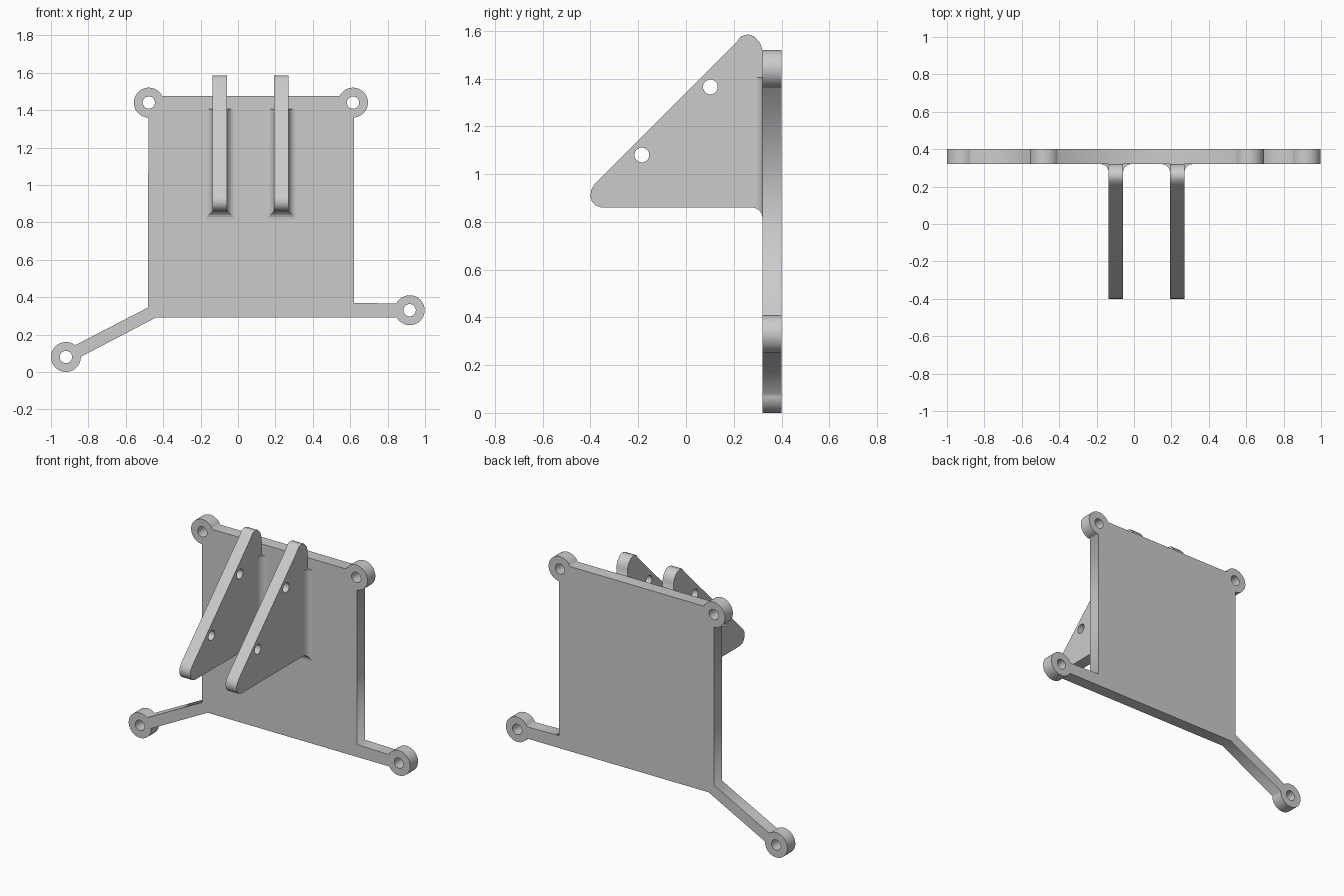
import bpy, bmesh
from math import radians, cos, sin, pi

if "Cube" in bpy.data.objects:
    bpy.data.objects.remove(bpy.data.objects["Cube"])


def arc(cx, cy, r, a0, a1, n):
    return [(cx + r * cos(radians(a0 + (a1 - a0) * i / n)),
             cy + r * sin(radians(a0 + (a1 - a0) * i / n))) for i in range(n + 1)]


def extruded(name, outline, holes, thickness, location, rotation):
    """Flat outline with round holes, extruded and turned into a mesh."""
    curve = bpy.data.curves.new(name, 'CURVE')
    curve.dimensions = '2D'
    curve.fill_mode = 'BOTH'
    curve.extrude = thickness / 2
    for pts in [outline] + [arc(x, y, r, 0, 345, 23) for x, y, r in holes]:
        spline = curve.splines.new('POLY')
        spline.points.add(len(pts) - 1)
        for p, (x, y) in zip(spline.points, pts):
            p.co = (x, y, 0, 1)
        spline.use_cyclic_u = True
    obj = bpy.data.objects.new(name, curve)
    obj.location, obj.rotation_euler = location, rotation
    bpy.context.collection.objects.link(obj)
    bpy.ops.object.select_all(action='DESELECT')
    obj.select_set(True)
    bpy.context.view_layer.objects.active = obj
    bpy.ops.object.convert(target='MESH')
    obj = bpy.context.object
    bm = bmesh.new()
    bm.from_mesh(obj.data)
    bmesh.ops.remove_doubles(bm, verts=bm.verts, dist=1e-5)
    bmesh.ops.recalc_face_normals(bm, faces=bm.faces)
    bm.to_mesh(obj.data)
    bm.free()
    return obj


def fillet(name, x0, x1, z0, z1, r, steps=6):
    """Concave flare round the sides and bottom of a fin root."""
    bm = bmesh.new()
    layers = [(0.32 - r * (1 - sin(a)), r * (1 - cos(a)))
              for a in (pi / 2 * i / steps for i in range(steps + 1))]
    layers.append((0.33, r))
    rings = [[bm.verts.new(v) for v in ((x0 - o, y, z0 - o), (x1 + o, y, z0 - o),
                                        (x1 + o, y, z1), (x0 - o, y, z1))]
             for y, o in layers]
    for a, b in zip(rings, rings[1:]):
        for i in range(4):
            j = (i + 1) % 4
            bm.faces.new((a[i], a[j], b[j], b[i]))
    bm.faces.new(rings[0])
    bm.faces.new(rings[-1])
    bmesh.ops.recalc_face_normals(bm, faces=bm.faces)
    mesh = bpy.data.meshes.new(name)
    bm.to_mesh(mesh)
    bm.free()
    bpy.context.collection.objects.link(bpy.data.objects.new(name, mesh))


# Mounting plate with two corner ears and two arms
ears = [(0.918, 0.33), (0.615, 1.44), (-0.477, 1.44), (-0.92, 0.08)]
R = 0.08
outline = [(-0.44, 0.29)]
outline += arc(*ears[0], R, -150, 154, 30) + [(0.62, 0.37)]
outline += arc(*ears[1], R, -86, 154, 24)
outline += arc(*ears[2], R, 26, 268, 24) + [(-0.48, 0.345)]
outline += arc(*ears[3], R, 52, 361, 30)
extruded('mounting_plate', outline, [(x, z, 0.033) for x, z in ears],
         0.08, (0, 0.36, 0), (pi / 2, 0, 0))

# Two triangular fins with flared roots
fin = [(0.33, 0.86), (-0.355, 0.86), (-0.378, 0.868), (-0.395, 0.887), (-0.40, 0.91),
       (-0.397, 0.935), (-0.382, 0.958), (0.21, 1.55), (0.23, 1.577), (0.258, 1.585),
       (0.285, 1.577), (0.31, 1.55), (0.32, 1.52), (0.32, 1.475), (0.33, 1.465)]
for side, x in (('left', -0.097), ('right', 0.231)):
    extruded(side + '_fin', fin, [(0.102, 1.365, 0.031), (-0.185, 1.08, 0.031)],
             0.078, (x, 0, 0), (pi / 2, 0, pi / 2))
    fillet(side + '_fin_fillet', x - 0.039, x + 0.039, 0.86, 1.405, 0.043)
